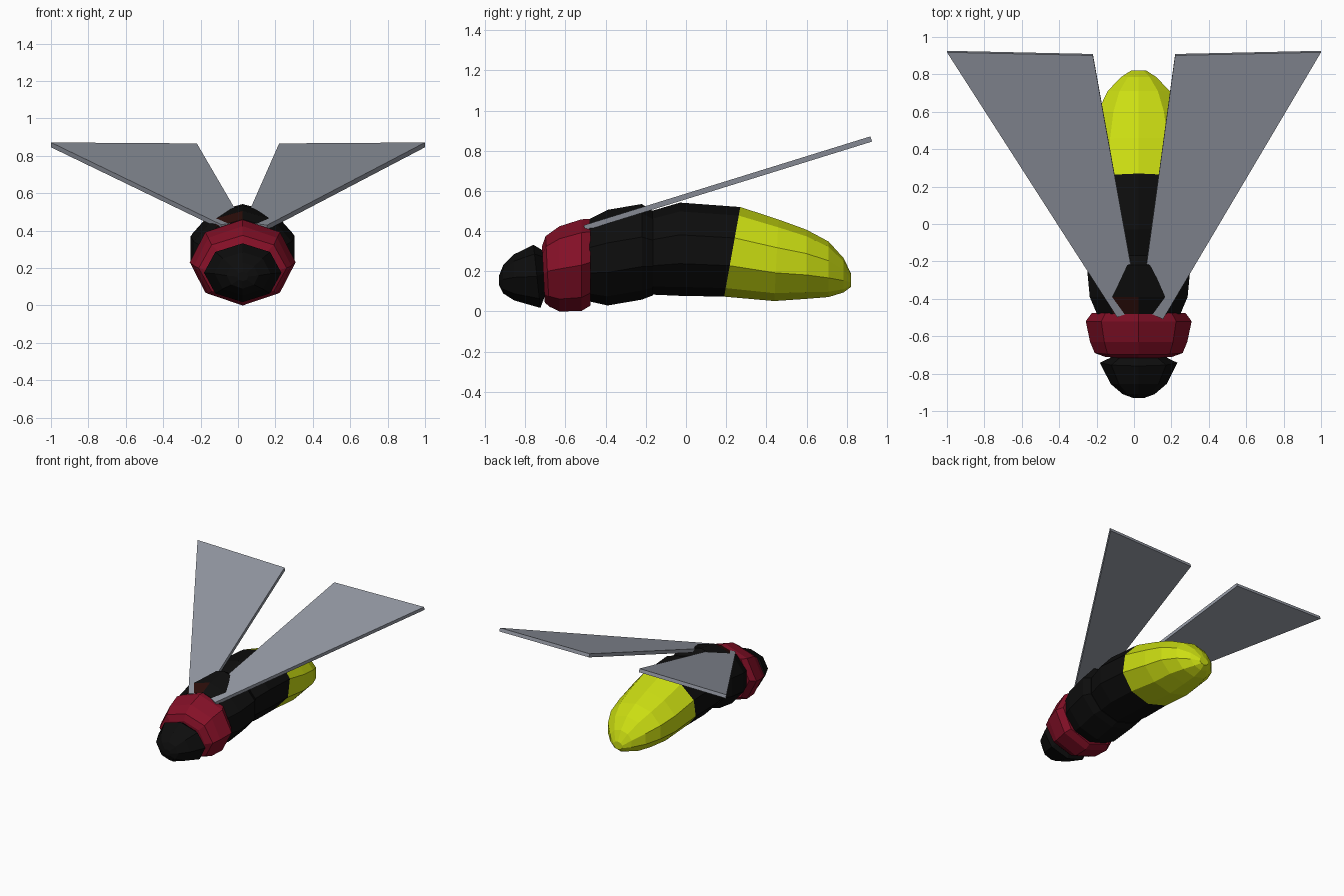
import bpy, bmesh, math
from mathutils import Vector

if "Cube" in bpy.data.objects:
    bpy.data.objects.remove(bpy.data.objects["Cube"])

CX = 0.025  # the body sits slightly off the centre line


def material(name, rgb):
    m = bpy.data.materials.new(name)
    m.diffuse_color = (*rgb, 1)
    m.use_nodes = True
    m.node_tree.nodes["Principled BSDF"].inputs["Base Color"].default_value = m.diffuse_color
    return m


BLACK = material("black", (0.004, 0.004, 0.004))
RED = material("dark red", (0.23, 0.005, 0.02))
YELLOW = material("glow yellow", (0.60, 0.73, 0.006))
GREY = material("wing grey", (0.29, 0.31, 0.36))
MAROON = material("deep maroon", (0.025, 0.004, 0.003))


def finish(name, bm, mats):
    bmesh.ops.recalc_face_normals(bm, faces=bm.faces)
    me = bpy.data.meshes.new(name)
    bm.to_mesh(me)
    bm.free()
    for m in mats:
        me.materials.append(m)
    ob = bpy.data.objects.new(name, me)
    bpy.context.collection.objects.link(ob)
    return ob


def loft(name, rings, sides, mats, rule=None):
    """Skin elliptical rings (y, centre z, x radius, z radius, lean) along y."""
    bm = bmesh.new()
    rows = []
    for y, cz, rx, rz, lean in rings:
        row = []
        for i in range(sides):
            a = 2 * math.pi * i / sides
            dz = rz * math.cos(a)
            row.append(bm.verts.new((CX + rx * math.sin(a), y + lean * dz, cz + dz)))
        rows.append(row)
    for k, (a, b) in enumerate(zip(rows, rows[1:])):
        for i in range(sides):
            j = (i + 1) % sides
            f = bm.faces.new((a[i], a[j], b[j], b[i]))
            if rule:
                f.material_index = rule(k, f.calc_center_median())
    bm.faces.new(rows[0])
    last = bm.faces.new(rows[-1])
    if rule:
        last.material_index = rule(len(rings), last.calc_center_median())
    return finish(name, bm, mats)


# Head: blunt dome with a narrow neck
loft("head", [
    (-0.93, 0.155, 0.03, 0.025, 0),
    (-0.91, 0.16, 0.085, 0.07, 0),
    (-0.855, 0.17, 0.15, 0.115, 0),
    (-0.742, 0.175, 0.207, 0.157, -0.11),
    (-0.69, 0.20, 0.10, 0.09, 0),
], 8, [BLACK])

# Red collar behind the head
loft("collar", [
    (-0.71, 0.185, 0.18, 0.14, -0.05),
    (-0.69, 0.20, 0.235, 0.175, -0.05),
    (-0.63, 0.212, 0.26, 0.212, 0),
    (-0.52, 0.231, 0.283, 0.228, 0),
    (-0.475, 0.245, 0.25, 0.215, 0),
], 8, [RED])

# Thorax, with one tinted patch at the upper front
loft("thorax", [
    (-0.48, 0.255, 0.235, 0.205, 0),
    (-0.39, 0.268, 0.275, 0.238, 0),
    (-0.22, 0.297, 0.292, 0.238, 0),
    (-0.165, 0.29, 0.26, 0.21, 0),
], 10, [BLACK, MAROON], lambda k, c: int(k == 0 and c.z > 0.43 and c.x < CX))

# Abdomen: black front, glowing rear
loft("abdomen", [
    (-0.19, 0.29, 0.25, 0.205, 0),
    (-0.03, 0.31, 0.285, 0.232, 0),
    (0.23, 0.297, 0.277, 0.223, 0.18),
    (0.45, 0.255, 0.26, 0.203, 0.05),
    (0.60, 0.235, 0.23, 0.172, 0),
    (0.71, 0.21, 0.175, 0.138, 0),
    (0.785, 0.18, 0.10, 0.085, 0),
    (0.822, 0.155, 0.04, 0.032, 0),
], 10, [BLACK, YELLOW], lambda k, c: int(k >= 2))


# Wings: flat tapered plates rising towards the back
def wing(name, outline):
    slope = 0.31
    n = Vector((0, -slope, 1)).normalized() * 0.0135
    bm = bmesh.new()
    mid = [Vector((x, y, 0.858 + slope * (y - 0.92))) for x, y in outline]
    top = [bm.verts.new(p + n) for p in mid]
    low = [bm.verts.new(p - n) for p in mid]
    bm.faces.new(top)
    bm.faces.new(low)
    for i in range(len(mid)):
        j = (i + 1) % len(mid)
        bm.faces.new((top[i], top[j], low[j], low[i]))
    finish(name, bm, [GREY])


wing("left_wing", [(-1, 0.922), (-0.22, 0.905), (0.025, -0.45), (-0.09, -0.495)])
wing("right_wing", [(1, 0.922), (0.22, 0.905), (0.035, -0.45), (0.155, -0.505)])
